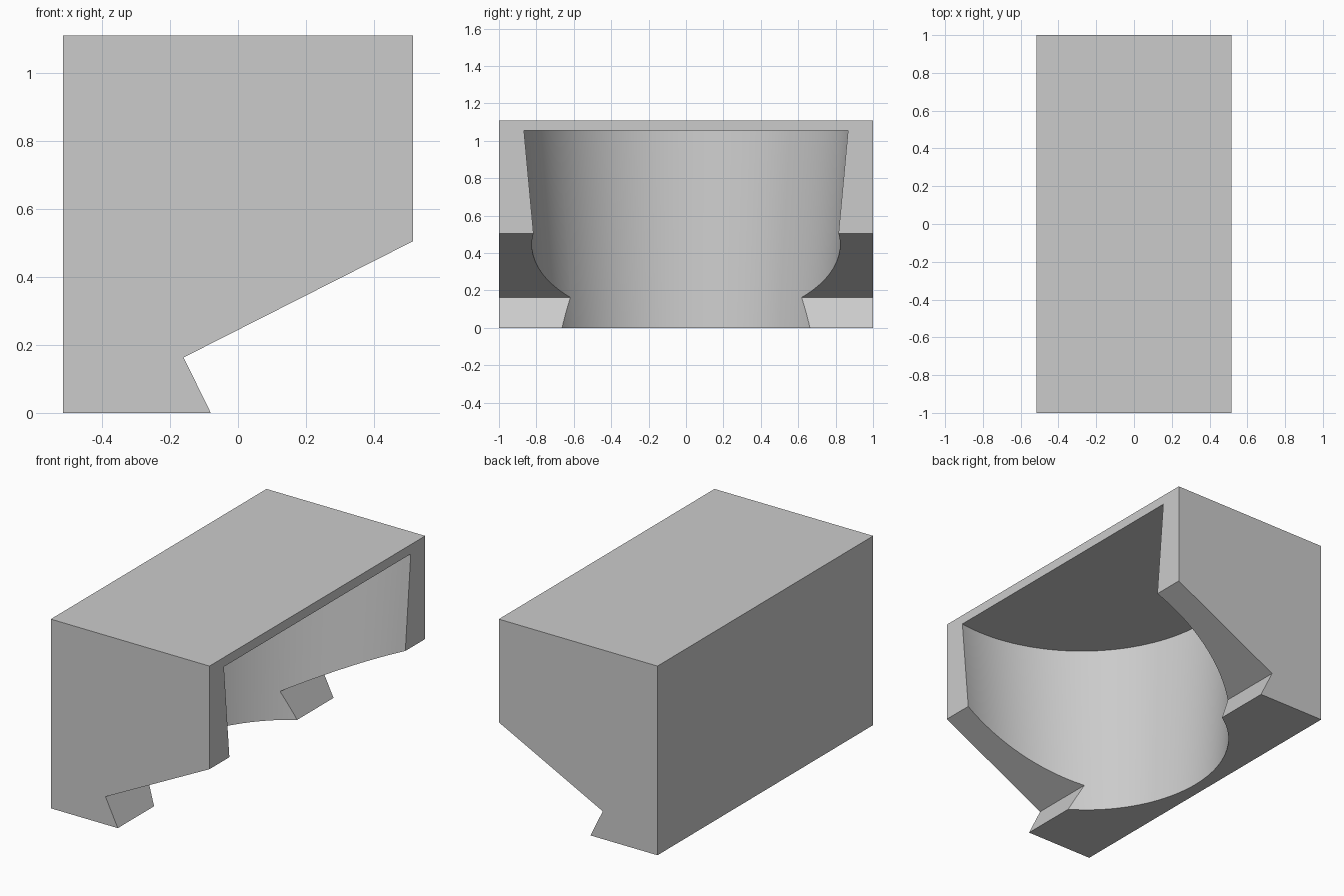
import bpy, bmesh, math

cube = bpy.data.objects.get("Cube")
if cube:
    bpy.data.objects.remove(cube, do_unlink=True)

grey = bpy.data.materials.new("plain_grey")
grey.use_nodes = True
grey.diffuse_color = (0.6, 0.6, 0.6, 1)
grey.node_tree.nodes["Principled BSDF"].inputs["Base Color"].default_value = (0.6, 0.6, 0.6, 1)


def loft(name, start, end):
    """Solid joining two matching closed outlines."""
    bm = bmesh.new()
    a = [bm.verts.new(p) for p in start]
    b = [bm.verts.new(p) for p in end]
    bm.faces.new(a)
    bm.faces.new(b)
    for i in range(len(a)):
        j = (i + 1) % len(a)
        bm.faces.new((a[i], a[j], b[j], b[i]))
    bmesh.ops.recalc_face_normals(bm, faces=bm.faces)
    mesh = bpy.data.meshes.new(name)
    bm.to_mesh(mesh)
    bm.free()
    mesh.materials.append(grey)
    obj = bpy.data.objects.new(name, mesh)
    bpy.context.collection.objects.link(obj)
    return obj


# Block: side profile with sloped underside and undercut foot
profile = [(-0.515, 0), (-0.08, 0), (-0.16, 0.163), (0.515, 0.505),
           (0.515, 1.11), (-0.515, 1.11)]
block = loft("hollowed_block", [(x, -1, z) for x, z in profile],
             [(x, 1, z) for x, z in profile])


# Recess: slightly leaning cone with a flat ceiling, open at the bottom
def ring(z, sides=128):
    centre = 0.344 + 0.032 * z
    radius = 0.787 + 0.0855 * z
    return [(centre + radius * math.cos(math.tau * i / sides),
             radius * math.sin(math.tau * i / sides), z) for i in range(sides)]


cutter = loft("recess_cutter", ring(-0.1), ring(1.055))
cutter.hide_render = True

cut = block.modifiers.new("recess", "BOOLEAN")
cut.operation = "DIFFERENCE"
cut.solver = "EXACT"
cut.object = cutter
bpy.context.view_layer.objects.active = block
block.select_set(True)
bpy.ops.object.modifier_apply(modifier=cut.name)
bpy.data.objects.remove(cutter, do_unlink=True)

# Smooth recess wall, crisp block edges
bpy.ops.object.shade_smooth_by_angle(angle=math.radians(20))
